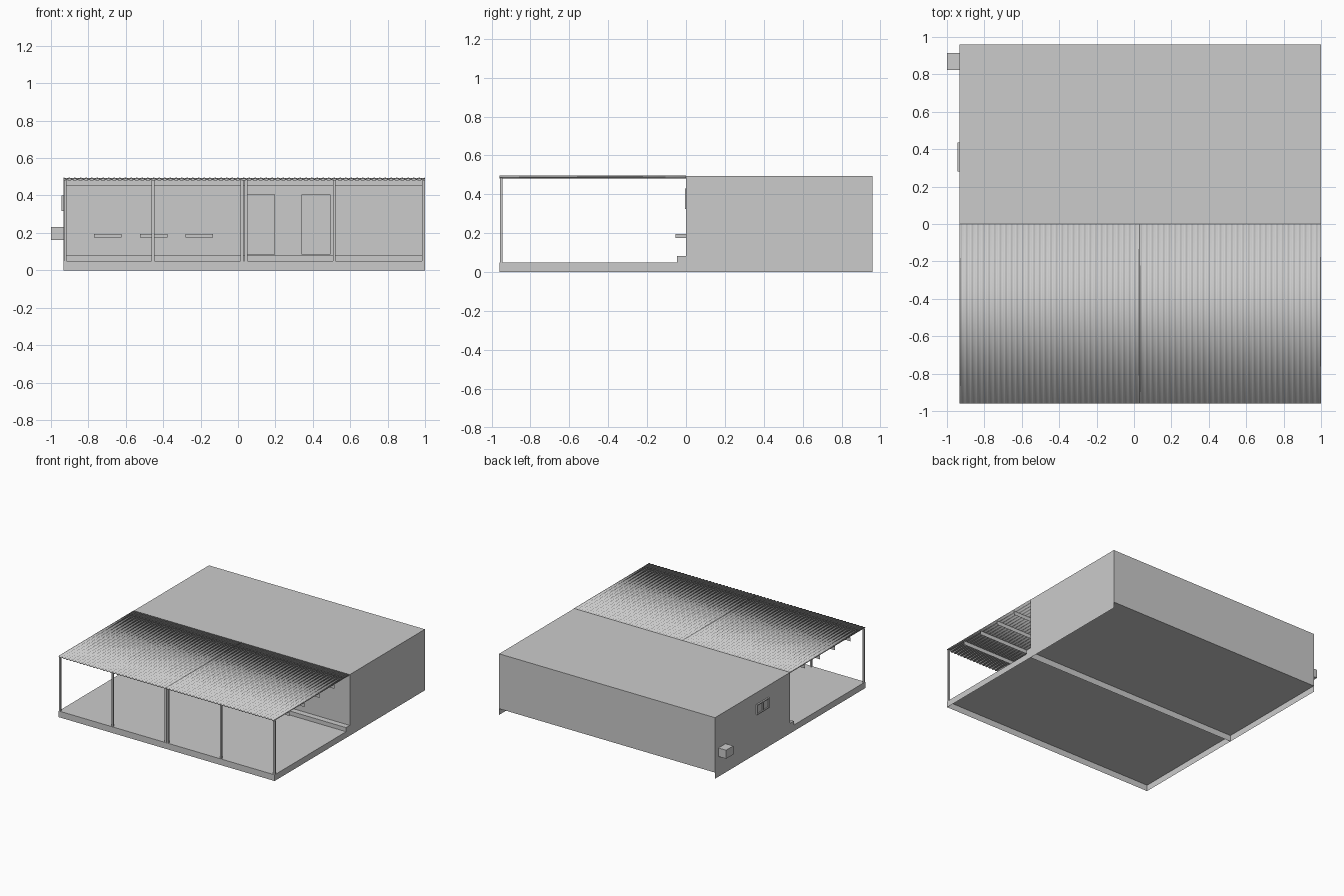
import bpy, bmesh, math

if "Cube" in bpy.data.objects:
    bpy.data.objects.remove(bpy.data.objects["Cube"])

grey = bpy.data.materials.new("light_grey")
grey.diffuse_color = (0.6, 0.6, 0.6, 1)
grey.use_nodes = True
grey.node_tree.nodes["Principled BSDF"].inputs["Base Color"].default_value = grey.diffuse_color

X0, X1, MID = -0.932, 1.0, 0.03   # building sides and the line between the two canopies
TOP = 0.494


def finish(name, bm):
    me = bpy.data.meshes.new(name)
    bm.to_mesh(me)
    bm.free()
    me.materials.append(grey)
    ob = bpy.data.objects.new(name, me)
    bpy.context.collection.objects.link(ob)
    return ob


def box(name, x, y, z, open_bottom=False):
    """Box from (min, max) pairs, optionally without its underside."""
    bm = bmesh.new()
    bmesh.ops.create_cube(bm, size=1)
    for v in bm.verts:
        v.co = [(r[0] + r[1]) / 2 + c * (r[1] - r[0]) for r, c in zip((x, y, z), v.co)]
    bm.normal_update()
    if open_bottom:
        low = [f for f in bm.faces if f.normal.z < -0.9]
        bmesh.ops.delete(bm, geom=low, context='FACES_ONLY')
    return finish(name, bm)


def sheet(name, corners):
    """Single flat face."""
    bm = bmesh.new()
    bm.faces.new([bm.verts.new(c) for c in corners])
    return finish(name, bm)


def cut(target, cutter):
    m = target.modifiers.new("cut", 'BOOLEAN')
    m.operation = 'DIFFERENCE'
    m.solver = 'EXACT'
    m.object = cutter
    cutter.hide_render = True
    cutter.hide_set(True)


# Main building with a raised floor and side skirts reaching the ground
building = box("building", (X0, X1), (0, 0.96), (0.05, TOP))
for name, x in (("left_skirt", X0), ("right_skirt", X1)):
    sheet(name, [(x, 0, 0), (x, 0.96, 0), (x, 0.96, 0.05), (x, 0, 0.05)])

# Two recessed doors
for i, (a, b) in enumerate([(0.05, 0.195), (0.343, 0.493)]):
    cut(building, box(f"door_cutter_{i}", (a, b), (-0.02, 0.012), (0.085, 0.405)))

# Terrace platform, hollow underneath, and step along the front wall
box("terrace_platform", (X0, X1), (-0.96, 0), (0, 0.05), open_bottom=True)
box("step", (X0, X1), (-0.047, 0), (0.05, 0.083), open_bottom=True)

# Shelves on the front wall with thin panels above
for i, a in enumerate([-0.77, -0.525, -0.282]):
    box(f"shelf_{i}", (a, a + 0.147), (-0.055, 0), (0.175, 0.195))
    box(f"wall_panel_{i}", (a, a + 0.147), (-0.005, 0), (0.325, 0.43))

# Canopy posts, two side by side in the middle
for i, x in enumerate([-0.924, -0.455, 0.022, 0.042, 0.515, 0.992]):
    box(f"post_{i}", (x - 0.0075, x + 0.0075), (-0.957, -0.944), (0.05, 0.484))

# Thin purlins under the canopy
for i in range(1, 5):
    y = -0.192 * i
    sheet(f"purlin_{i}", [(X0, y, 0.452), (X1, y, 0.452), (X1, y, 0.484), (X0, y, 0.484)])


def canopy(name, xa, xb, waves=32, steps=8):
    """Corrugated sheet: wave profile extruded along y."""
    n = waves * steps
    xs = [xa + (xb - xa) * i / n for i in range(n + 1)]
    zs = [0.4925 + 0.0035 * math.cos(2 * math.pi * i / steps) for i in range(n + 1)]
    bm = bmesh.new()
    rows = [[bm.verts.new((x, y, z + dz)) for x, z in zip(xs, zs)]
            for y, dz in ((-0.96, 0), (0, 0), (0, -0.007), (-0.96, -0.007))]
    for k in range(4):
        r, s = rows[k], rows[(k + 1) % 4]
        for i in range(n):
            bm.faces.new((r[i], r[i + 1], s[i + 1], s[i]))
    for i in (0, n):
        bm.faces.new([r[i] for r in rows])
    bmesh.ops.recalc_face_normals(bm, faces=bm.faces)
    for f in bm.faces:
        f.smooth = True
    return finish(name, bm)


canopy("left_canopy", X0, MID - 0.0005)
canopy("right_canopy", MID + 0.0005, X1)

# Side window: frame with two recessed panes
frame = box("window_frame", (-0.944, X0), (0.28, 0.435), (0.318, 0.40))
for i, (a, b) in enumerate([(0.288, 0.353), (0.362, 0.427)]):
    cut(frame, box(f"pane_cutter_{i}", (-0.96, -0.935), (a, b), (0.326, 0.392)))

# Air conditioner on the left wall
box("air_conditioner", (-1.0, X0), (0.824, 0.915), (0.163, 0.232))
